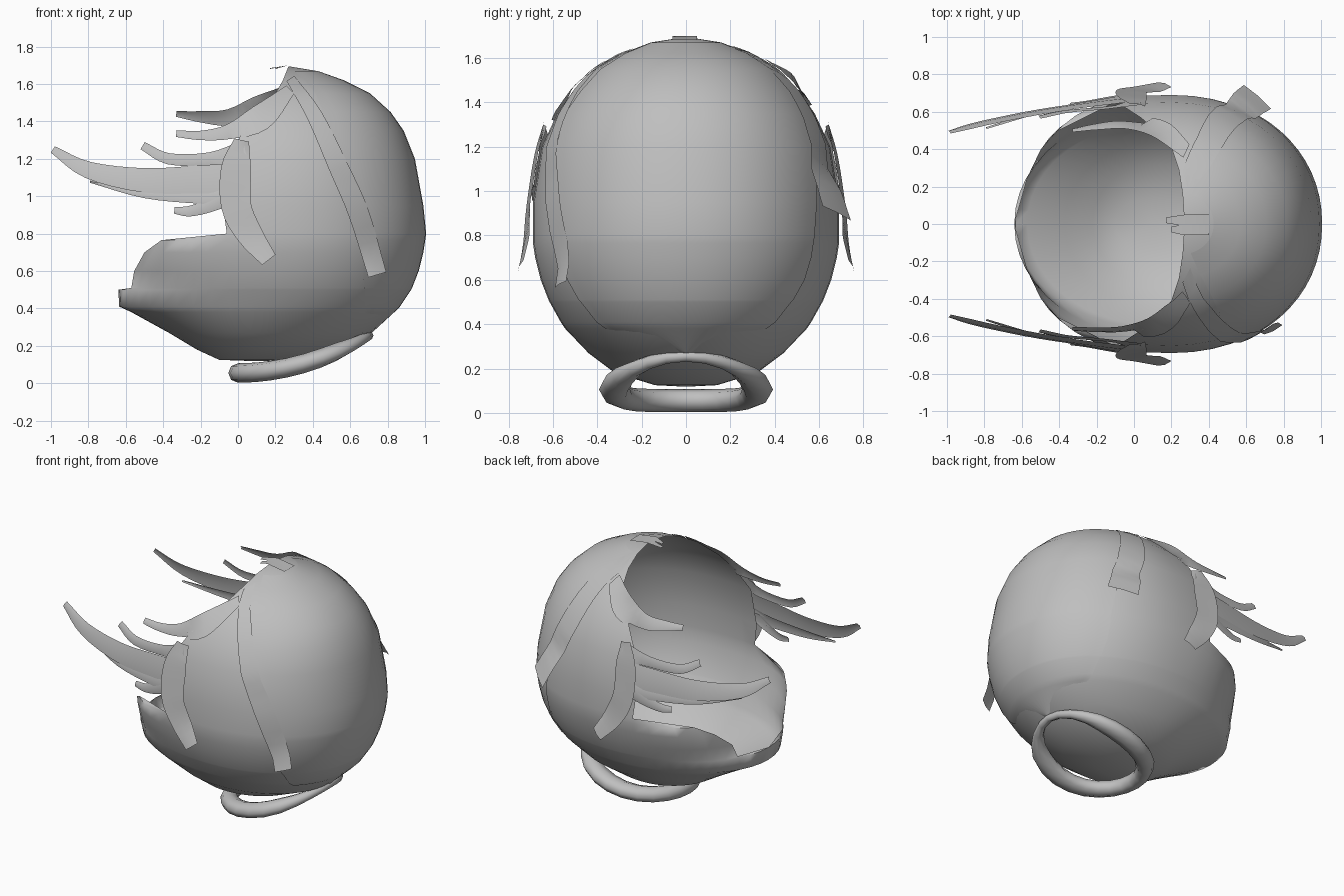
import bpy, bmesh, math
from mathutils import Vector

if "Cube" in bpy.data.objects:
    bpy.data.objects.remove(bpy.data.objects["Cube"])

grey = bpy.data.materials.new("plain grey")
grey.diffuse_color = (0.52, 0.52, 0.52, 1)
grey.use_nodes = True
grey.node_tree.nodes["Principled BSDF"].inputs["Base Color"].default_value = grey.diffuse_color


def make_object(name, bm, angle=50):
    bmesh.ops.remove_doubles(bm, verts=bm.verts, dist=0.0005)
    bmesh.ops.recalc_face_normals(bm, faces=bm.faces)
    me = bpy.data.meshes.new(name)
    bm.to_mesh(me)
    bm.free()
    me.materials.append(grey)
    ob = bpy.data.objects.new(name, me)
    bpy.context.collection.objects.link(ob)
    bpy.ops.object.select_all(action='DESELECT')
    ob.select_set(True)
    bpy.context.view_layer.objects.active = ob
    bpy.ops.object.shade_smooth_by_angle(angle=math.radians(angle))
    return ob


def grid(bm, rows):
    vs = [[bm.verts.new(p) for p in r] for r in rows]
    for a, b in zip(vs, vs[1:]):
        for i in range(len(a) - 1):
            bm.faces.new((a[i], a[i + 1], b[i + 1], b[i]))
    return vs


# Hood levels: height, back x, centre x, front x, half width, opening x
LEVELS = [
    (0.125, 0.30, 0.10, -0.10, 0.14, -9), (0.18, 0.50, 0.12, -0.22, 0.32, -9),
    (0.27, 0.71, 0.14, -0.37, 0.44, -9), (0.38, 0.83, 0.15, -0.57, 0.545, -9),
    (0.41, 0.86, 0.17, -0.635, 0.565, -9), (0.50, 0.92, 0.18, -0.64, 0.615, -9),
    (0.51, 0.925, 0.18, -0.63, 0.62, -0.57), (0.60, 0.96, 0.20, -0.61, 0.655, -0.555),
    (0.70, 0.985, 0.20, -0.59, 0.68, -0.50), (0.765, 0.995, 0.20, -0.555, 0.69, -0.41),
    (0.80, 1.0, 0.20, -0.55, 0.69, -0.06), (0.95, 0.985, 0.20, -0.50, 0.69, -0.08),
    (1.20, 0.94, 0.20, -0.50, 0.65, -0.06), (1.35, 0.88, 0.20, -0.45, 0.58, 0.03),
    (1.45, 0.81, 0.20, -0.40, 0.51, 0.11), (1.55, 0.70, 0.22, -0.30, 0.41, 0.20),
    (1.62, 0.56, 0.22, -0.20, 0.29, 0.24), (1.67, 0.42, 0.23, 0.0, 0.16, 0.26)]


# The jaw outline grows squarer with height
def front_power(z):
    return max(2.05, min(2.6, 2.05 + (z - 0.5) * 2.2))


def level_point(lv, t, off=0.0):
    z, xb, xc, xf, w, _ = lv
    c, s = math.cos(t), math.sin(t)
    n = 2.1 if c > 0 else front_power(z)
    a = (xb - xc) if c > 0 else (xc - xf)
    x = xc + math.copysign((a + off) * abs(c) ** (2 / n), c)
    y = math.copysign((w + off) * abs(s) ** (2 / n), s)
    return (x, y, z)


def opening_angle(lv):
    z, xb, xc, xf, w, xo = lv
    k = (xo - xc) / ((xc - xf) if xo < xc else (xb - xc))
    if k <= -1:
        return math.pi
    return math.acos(math.copysign(abs(k) ** (front_power(z) / 2 if k < 0 else 1.05), k))


# Half width of the hood at a given x and height (0 inside the opening)
def hood_y(x, z):
    for a, b in zip(LEVELS, LEVELS[1:]):
        if a[0] <= z <= b[0]:
            f = (z - a[0]) / (b[0] - a[0])
            _, xb, xc, xf, w, xo = [p + (q - p) * f for p, q in zip(a, b)]
            if x < xo:
                return 0
            k, n = ((x - xc) / (xb - xc), 2.1) if x > xc else ((xc - x) / (xc - xf), front_power(z))
            return w * (1 - k ** n) ** (1 / n) if k < 1 else 0
    return 0


# Open round hood, closed at the bottom and at the crown
bm = bmesh.new()
N = 48
rows = []
for lv in LEVELS:
    e = opening_angle(lv)
    full = [math.pi * (2 * i / N - 1) for i in range(N + 1)]
    rows.append([level_point(lv, max(-e, min(e, t))) for t in full])
vs = grid(bm, rows)
for ring, tip in ((vs[0], (0.1, 0, 0.118)), (vs[-1], (0.27, 0, 1.695))):
    p = bm.verts.new(tip)
    for a, b in zip(ring, ring[1:]):
        bm.faces.new((a, b, p))
make_object("hood", bm, 60)

# Raised back panel narrowing to a point at the nape
bm = bmesh.new()
rows = []
for lv, lim in zip(LEVELS[2:], (.01, .36, .40, .47, .48, .53, .56, .57, .575, .585, .58, .54, .47, .38, .27, .15)):
    e = math.asin(min(1, lim / lv[4]) ** 1.05)
    rows.append([level_point(lv, -e + 2 * e * i / 20, 0.006) for i in range(21)])
grid(bm, rows)
make_object("back_panel", bm, 60)


def spline(pts, steps=4):
    P = [Vector(p) for p in pts]
    P = [2 * P[0] - P[1]] + P + [2 * P[-1] - P[-2]]
    out = []
    for i in range(1, len(P) - 2):
        a, b, c, d = P[i - 1:i + 3]
        for k in range(steps):
            t = k / steps
            out.append(0.5 * (2 * b + (c - a) * t + (2 * a - 5 * b + 4 * c - d) * t * t
                              + (3 * b - a - 3 * c + d) * t ** 3))
    return out + [P[-2]]


# Flat strand lying on the hood: points are x, distance from the middle, height, half width
def strand(name, pts, side, twist=0.2):
    path = spline(pts)
    rows = []
    for i, p in enumerate(path):
        d = path[min(i + 1, len(path) - 1)] - path[max(i - 1, 0)]
        n = Vector((-d.z, 0, d.x)).normalized() * p[3]
        row = []
        for k in (1, 0, -1):
            x, z = p[0] + k * n.x, p[2] + k * n.z
            y = p[1] - k * twist * (n.x + n.z) + (0.008 if k == 0 else 0)
            row.append((x, side * max(y, hood_y(x, z) + 0.016), z))
        rows.append(row)
    bm = bmesh.new()
    grid(bm, rows)
    make_object(name, bm)


STRANDS = {
    "cheek_tuft_long": [(0.02, .67, 1.10, .08), (-.2, .645, 1.09, .075), (-.5, .60, 1.085, .065),
                        (-.8, .54, 1.14, .045), (-.99, .49, 1.25, .02)],
    "cheek_tuft_lower": [(-.02, .685, 1.01, .05), (-.2, .655, 1.0, .04), (-.5, .60, 1.02, .03), (-.79, .51, 1.08, .008)],
    "cheek_tuft_upper": [(0.04, .645, 1.24, .06), (-.15, .62, 1.2, .035), (-.37, .6, 1.2, .03), (-.51, .57, 1.27, .022)],
    "cheek_tuft_small": [(-.03, .69, 1.0, .04), (-.15, .67, .95, .035), (-.26, .65, .92, .028), (-.34, .64, .925, .018)],
    "side_lock": [(0.02, .635, 1.30, .04), (-.01, .67, 1.15, .08), (-.01, .70, .95, .08),
                  (.06, .715, .8, .07), (.165, .745, .66, .045)],
}
for name, pts in STRANDS.items():
    for side, tag in ((-1, "right"), (1, "left")):
        strand(f"{name}_{tag}", pts, side)

# Brow strands along the rim, slightly different on each side
strand("brow_strand_right", [(.28, .36, 1.57, .03), (.12, .51, 1.42, .07), (-.05, .56, 1.345, .04),
                             (-.2, .565, 1.325, .025), (-.33, .56, 1.335, .018)], -1, 0.5)
strand("brow_strand_left", [(.28, .36, 1.57, .03), (.12, .49, 1.47, .07), (-.05, .53, 1.42, .045),
                            (-.2, .52, 1.425, .03), (-.33, .5, 1.44, .015)], 1, 0.5)

# Long strands falling from the crown behind the sides
strand("crown_strand_right", [(.28, .1, 1.63, .025), (.41, .2, 1.43, .042), (.54, .3, 1.15, .052),
                              (.645, .5, .91, .055), (.745, .565, .58, .05)], -1, 0.4)
strand("crown_strand_left", [(.28, .1, 1.65, .03), (.39, .2, 1.53, .06), (.49, .4, 1.3, .075),
                             (.58, .61, 1.08, .075), (.66, .68, .9, .08)], 1, 0.6)

# Small pointed blades on the crown
for i, (y, tipx) in enumerate(((-.03, .20), (.02, .17))):
    bm = bmesh.new()
    grid(bm, [[(tipx, y - .015, 1.68), (tipx, y + .015, 1.685)],
              [(.27, y - .03, 1.70), (.27, y + .03, 1.70)],
              [(.40, y - .03, 1.68), (.40, y + .03, 1.68)]])
    make_object(f"crown_blade_{i + 1}", bm)

# Tilted neck ring, broad at the sides and thin at the nape
bm = bmesh.new()
rows = []
for i in range(25):
    t = 2 * math.pi * i / 24
    c, s = math.cos(t), math.sin(t)
    u = (1 - c) / 2
    x = 0.70 - 0.70 * u
    z = 0.255 - 0.2 * (1 - (1 - u) ** 2)
    r = 0.024 + 0.028 * min(1, u * 3.5)
    h = r * (1 + 0.35 * s * s)
    rows.append([(x + h * math.cos(a) * c, (0.322 + h * math.cos(a)) * s, z + r * math.sin(a))
                 for a in [2 * math.pi * k / 8 for k in range(9)]])
grid(bm, rows)
make_object("neck_ring", bm, 60)
